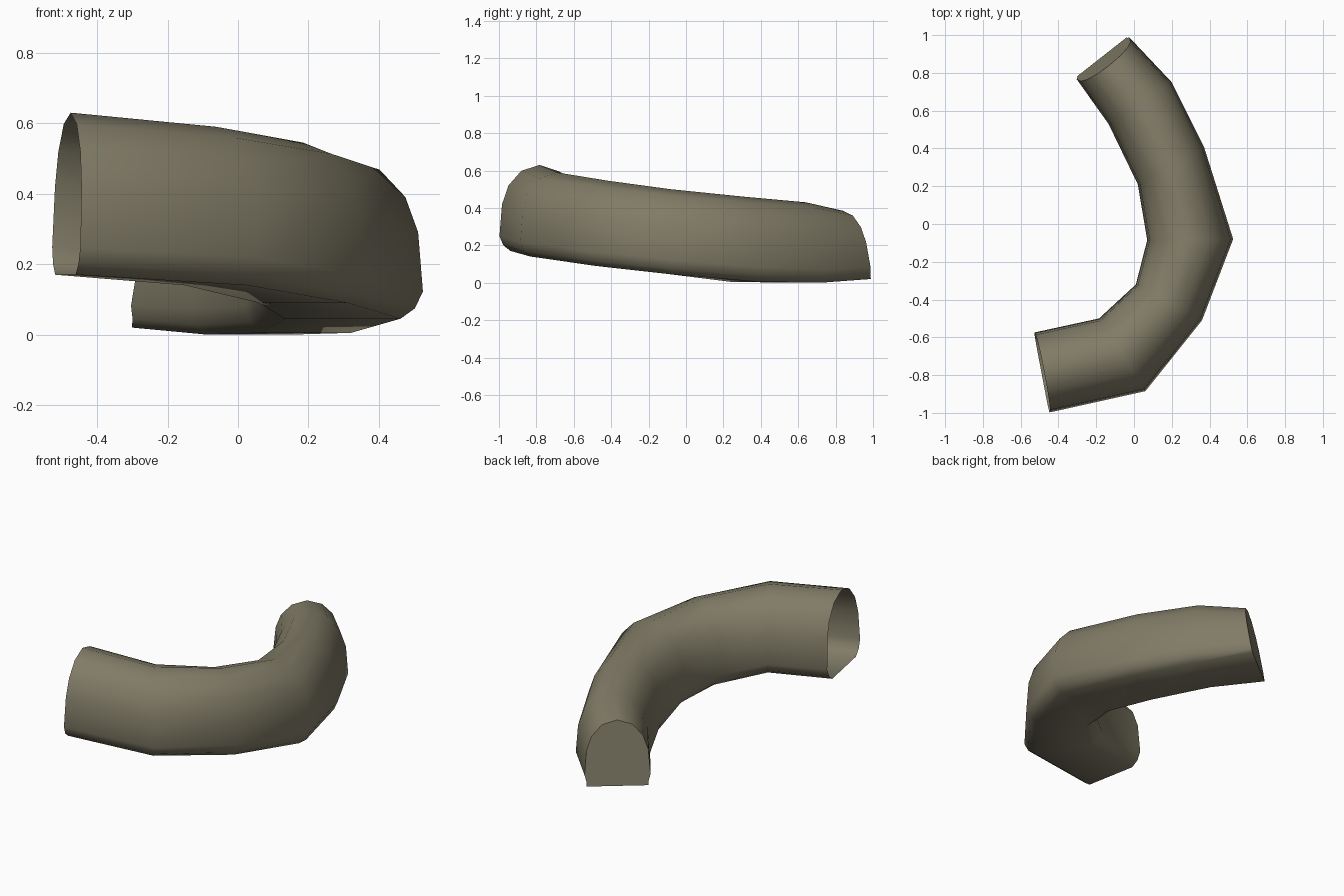
import bpy
import bmesh
from mathutils import Vector

if "Cube" in bpy.data.objects:
    bpy.data.objects.remove(bpy.data.objects["Cube"], do_unlink=True)

# Single drab olive material
olive = bpy.data.materials.new("drab_olive")
olive.use_nodes = True
colour = (0.22, 0.20, 0.135, 1)
olive.diffuse_color = colour
bsdf = next(n for n in olive.node_tree.nodes if n.type == "BSDF_PRINCIPLED")
bsdf.inputs["Base Color"].default_value = colour
bsdf.inputs["Roughness"].default_value = 0.8

# Half of the arch-shaped section: (share of half width, share of height)
half = [(0.72, 0), (0.9, 0.065), (1, 0.17), (0.94, 0.54), (0.78, 0.76), (0.46, 0.93)]
section = half + [(0, 1)] + [(-u, v) for u, v in reversed(half)]

# Stations along the bend: inner edge, outer edge, floor, crown, lean of the crown
stations = [
    ((-0.53, -0.575), (-0.45, -0.998), 0.17, 0.63, 0.015),
    ((-0.185, -0.50), (0.06, -0.885), 0.14, 0.59, 0),
    ((0.01, -0.32), (0.36, -0.51), 0.09, 0.545, 0),
    ((0.07, -0.085), (0.525, -0.08), 0.045, 0.50, 0),
    ((0.02, 0.21), (0.37, 0.41), 0.005, 0.46, 0),
    ((-0.135, 0.53), (0.20, 0.75), 0.0, 0.43, 0),
    ((-0.31, 0.775), (-0.03, 0.995), 0.02, 0.385, -0.06),
]


def add_ring(bm, inner, outer, floor, crown, lean, square):
    """One arch-shaped loop standing between the inner and outer edges."""
    inner, outer = Vector(inner), Vector(outer)
    centre, across = (inner + outer) / 2, (outer - inner) / 2
    along = Vector((-across.y, across.x)).normalized()
    verts = []
    for u, v in section:
        if square and v < 0.1:
            u = 0.94 if u > 0 else -0.94
        p = centre + across * u + along * lean * v
        verts.append(bm.verts.new((p.x, p.y, floor + (crown - floor) * v)))
    return verts


# Curved duct, open at the front and closed at the back
bm = bmesh.new()
rings = [add_ring(bm, *s, square=(s is stations[-1])) for s in stations]
count = len(section)
for a, b in zip(rings, rings[1:]):
    for i in range(count):
        j = (i + 1) % count
        bm.faces.new((a[i], a[j], b[j], b[i]))
bm.faces.new(rings[-1])
bmesh.ops.recalc_face_normals(bm, faces=bm.faces[:])

mesh = bpy.data.meshes.new("curved_duct")
bm.to_mesh(mesh)
bm.free()
mesh.materials.append(olive)
duct = bpy.data.objects.new("curved_duct", mesh)
bpy.context.collection.objects.link(duct)

bpy.ops.object.select_all(action="DESELECT")
duct.select_set(True)
bpy.context.view_layer.objects.active = duct
bpy.ops.object.shade_smooth_by_angle(angle=1.1)
